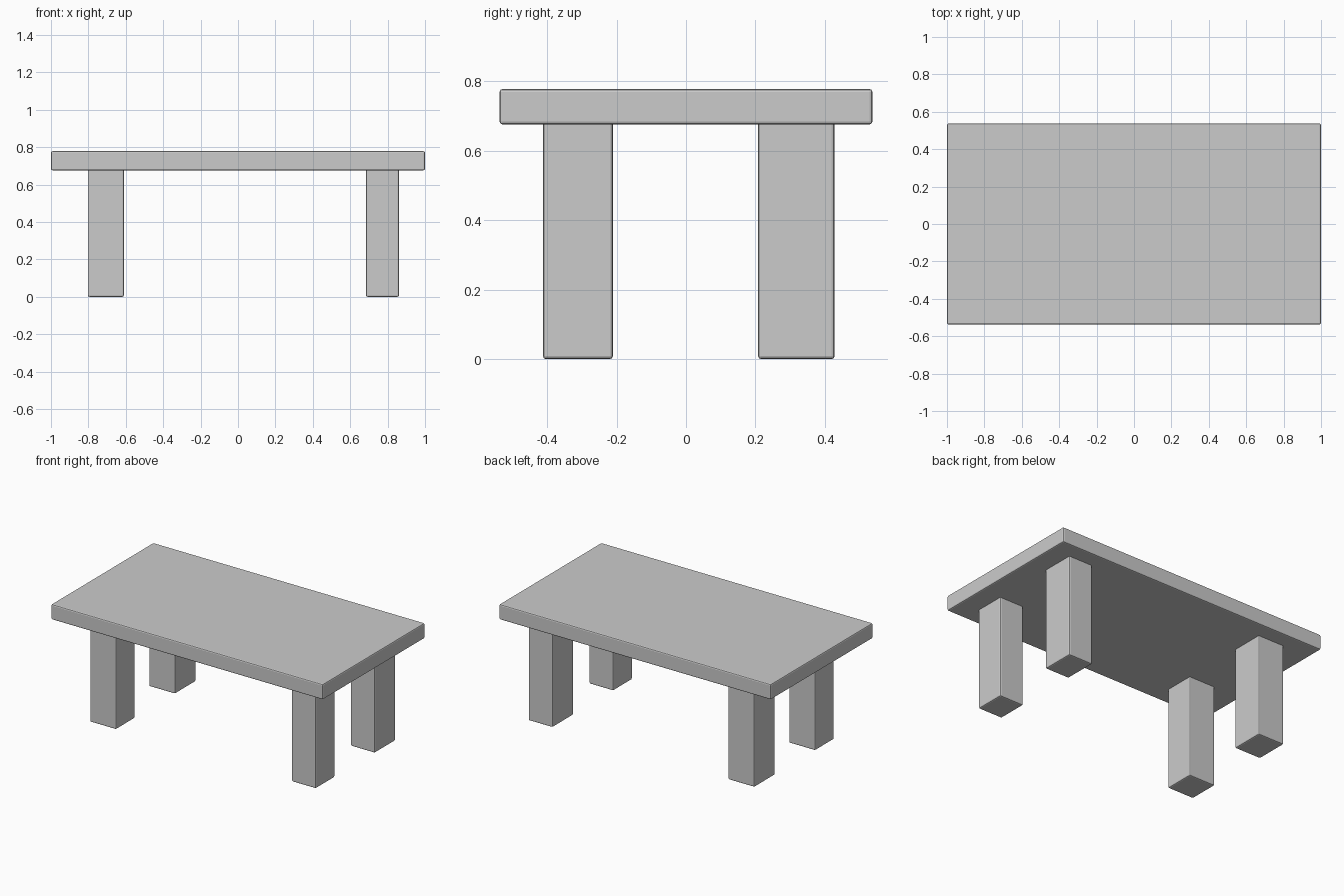
import bpy

if "Cube" in bpy.data.objects:
    bpy.data.objects.remove(bpy.data.objects["Cube"])

def box(name, x0, x1, y0, y1, z0, z1, bevel):
    """Softly bevelled box given by its extents."""
    bpy.ops.mesh.primitive_cube_add(size=1, location=((x0 + x1) / 2, (y0 + y1) / 2, (z0 + z1) / 2))
    ob = bpy.context.object
    ob.name = name
    ob.scale = (x1 - x0, y1 - y0, z1 - z0)
    bpy.ops.object.transform_apply(location=False, rotation=False, scale=True)
    mod = ob.modifiers.new("soft_edges", 'BEVEL')
    mod.width = bevel
    mod.segments = 2
    return ob

# Table top
box("table_top", -1, 1, -0.537, 0.537, 0.676, 0.778, 0.008)

# Four slightly irregular legs
for side, x0, x1 in (("left", -0.803, -0.61), ("right", 0.684, 0.861)):
    for end, y0, y1 in (("front", -0.412, -0.211), ("back", 0.208, 0.428)):
        box(f"{end}_{side}_leg", x0, x1, y0, y1, 0, 0.686, 0.008)
